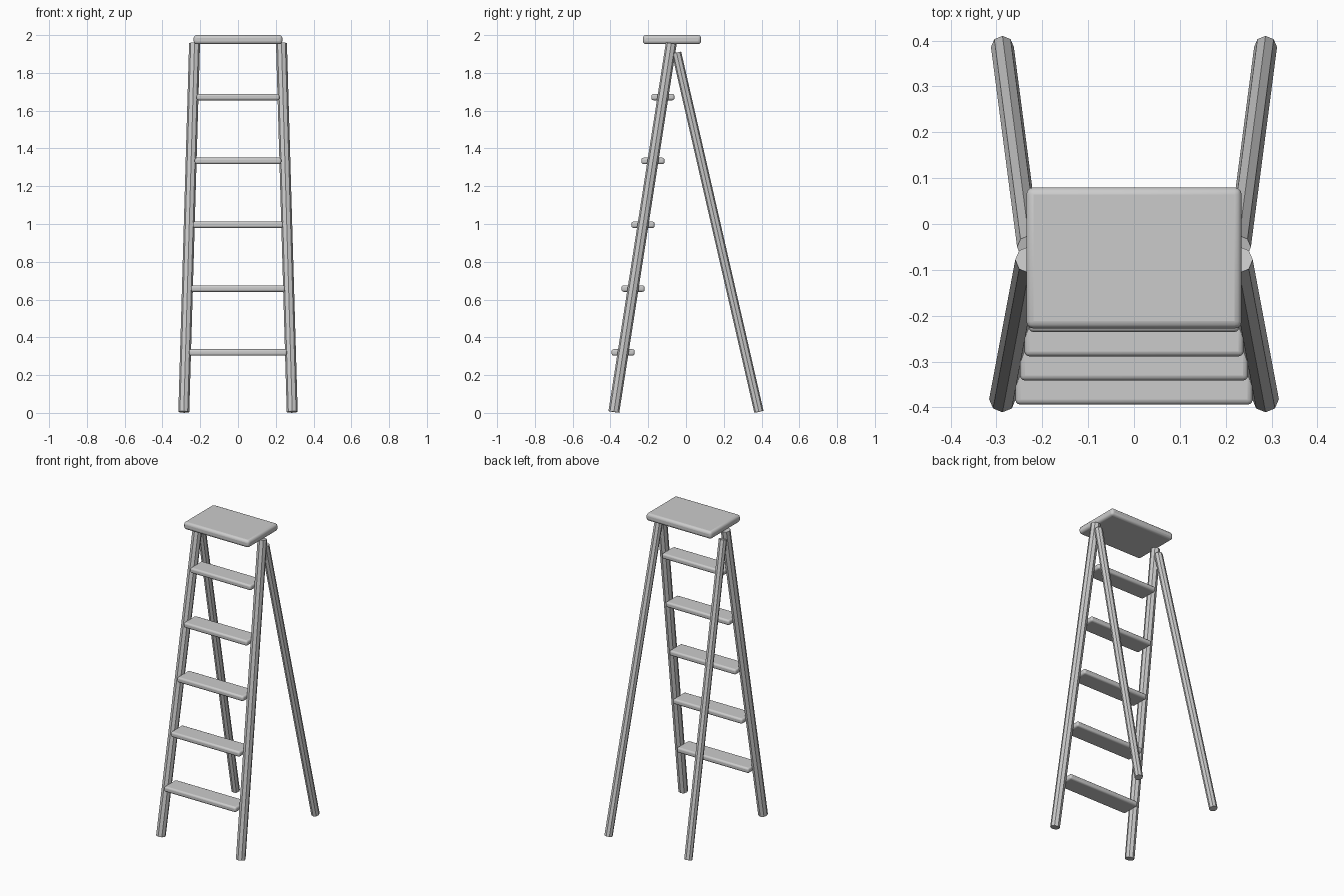
import bpy
import math
from mathutils import Vector

cube = bpy.data.objects.get("Cube")
if cube:
    bpy.data.objects.remove(cube, do_unlink=True)

grey = bpy.data.materials.new("plain_grey")
grey.use_nodes = True
colour = (0.6, 0.6, 0.6, 1)
grey.diffuse_color = colour
grey.node_tree.nodes["Principled BSDF"].inputs["Base Color"].default_value = colour


def pole(name, foot, head, radius):
    """Eight-sided straight pole from foot to head."""
    foot, head = Vector(foot), Vector(head)
    axis = head - foot
    bpy.ops.mesh.primitive_cylinder_add(vertices=8, radius=radius, depth=axis.length,
                                        location=(foot + head) / 2)
    ob = bpy.context.object
    ob.name = name
    ob.rotation_euler = Vector((0, 0, 1)).rotation_difference(axis).to_euler()
    ob.data.materials.append(grey)


def board(name, centre, size, bevel):
    """Flat board with rounded edges."""
    bpy.ops.mesh.primitive_cube_add(size=1, location=centre)
    ob = bpy.context.object
    ob.name = name
    ob.scale = size
    bpy.ops.object.transform_apply(location=False, rotation=False, scale=True)
    ob.data.materials.append(grey)
    mod = ob.modifiers.new("rounded_edges", "BEVEL")
    mod.width = bevel
    mod.segments = 3
    bpy.ops.object.shade_smooth_by_angle(angle=math.radians(40))


# Splayed front and rear legs
FOOT = Vector((0.287, -0.382, 0.005))
HEAD = Vector((0.23, -0.078, 1.956))
for side, s in (("left", 1), ("right", -1)):
    pole(f"front_leg_{side}", (s * FOOT.x, FOOT.y, FOOT.z), (s * HEAD.x, HEAD.y, HEAD.z), 0.029)
    pole(f"rear_leg_{side}", (s * 0.287, 0.386, 0.006), (s * 0.23, -0.05, 1.907), 0.025)

# Treads follow the slope of the front legs
for i in range(5):
    z = 0.32 + i * 0.338
    p = FOOT.lerp(HEAD, (z - FOOT.z) / (HEAD.z - FOOT.z))
    board(f"tread_{i + 1}", (0, p.y, z), (2 * (p.x - 0.019), 0.122, 0.034), 0.011)

# Top platform
board("top_platform", (0, -0.074, 1.976), (0.47, 0.308, 0.048), 0.016)
